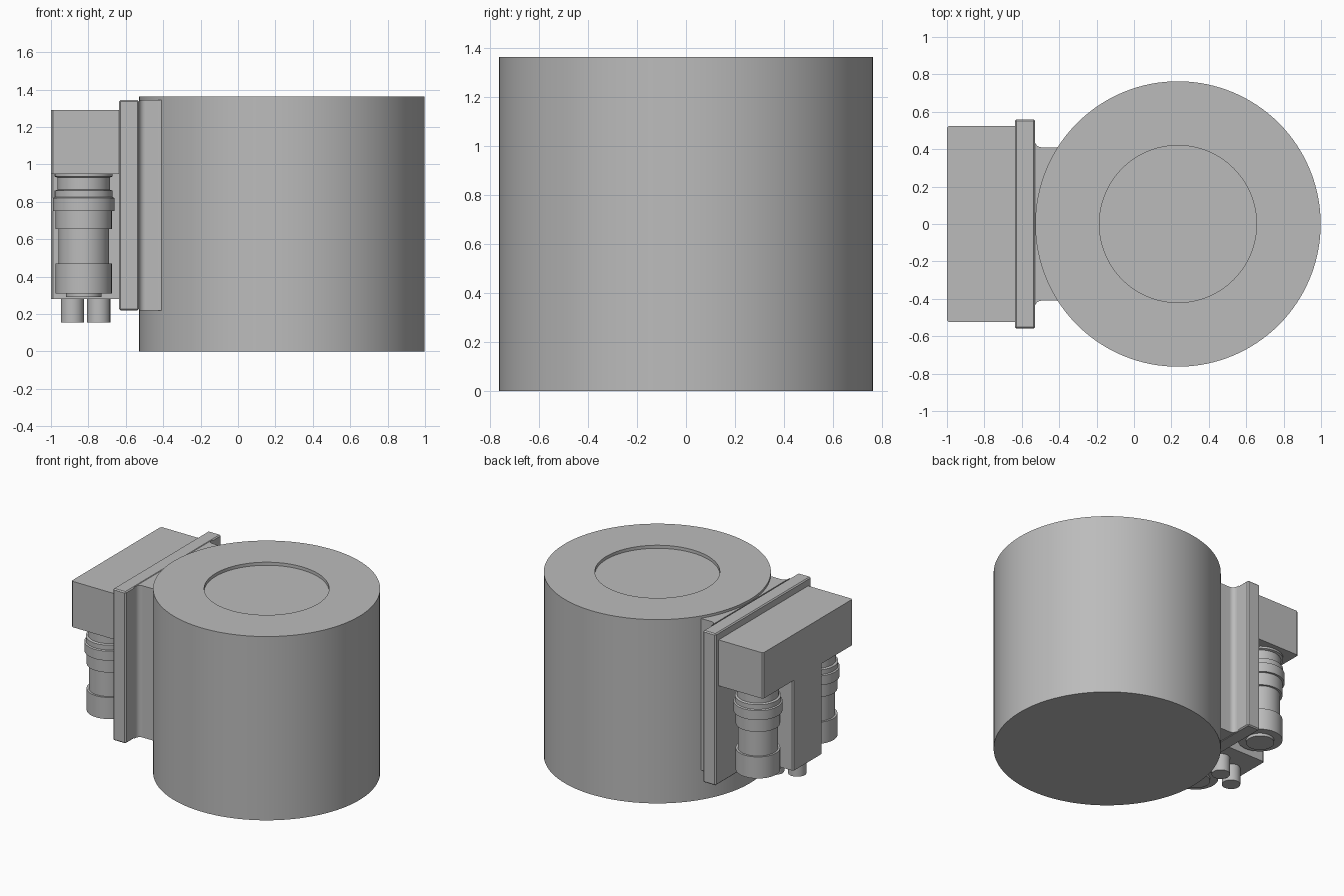
import bpy, bmesh, math

cube = bpy.data.objects.get("Cube")
if cube:
    bpy.data.objects.remove(cube, do_unlink=True)

GREY = (0.5, 0.5, 0.5, 1)
grey = bpy.data.materials.new("plain grey")
grey.use_nodes = True
grey.diffuse_color = GREY
grey.node_tree.nodes["Principled BSDF"].inputs["Base Color"].default_value = GREY


def finish(bm, name, smooth=False):
    bmesh.ops.recalc_face_normals(bm, faces=bm.faces)
    mesh = bpy.data.meshes.new(name)
    bm.to_mesh(mesh)
    bm.free()
    mesh.materials.append(grey)
    obj = bpy.data.objects.new(name, mesh)
    bpy.context.collection.objects.link(obj)
    if smooth:
        bpy.ops.object.select_all(action="DESELECT")
        bpy.context.view_layer.objects.active = obj
        obj.select_set(True)
        bpy.ops.object.shade_smooth_by_angle(angle=math.radians(30))
    return obj


def lathe(name, profile, x, y, sides=48):
    """Turn (radius, z) points about a vertical axis, capping both ends."""
    bm = bmesh.new()
    rings = [[bm.verts.new((x + r * math.cos(math.tau * i / sides),
                            y + r * math.sin(math.tau * i / sides), z))
              for i in range(sides)] for r, z in profile]
    for low, high in zip(rings, rings[1:]):
        for i in range(sides):
            j = (i + 1) % sides
            bm.faces.new((low[i], low[j], high[j], high[i]))
    bm.faces.new(rings[0])
    bm.faces.new(rings[-1])
    return finish(bm, name, True)


def extrude(name, outline, z0, z1, smooth=False):
    """Raise an (x, y) outline from z0 to z1."""
    bm = bmesh.new()
    face = bm.faces.new([bm.verts.new((x, y, z0)) for x, y in outline])
    new = bmesh.ops.extrude_face_region(bm, geom=[face])["geom"]
    for v in new:
        if isinstance(v, bmesh.types.BMVert):
            v.co.z = z1
    return finish(bm, name, smooth)


def mirrored(half):
    return half + [(x, -y) for x, y in reversed(half)]


# Main drum with a shallow round recess in the top
lathe("drum", [(0.763, 0), (0.763, 1.363), (0.42, 1.363), (0.42, 1.34)],
      0.235, 0, 128)

# Mounting plate and filleted neck joining it to the drum
fillet = [(-0.495 - 0.035 * math.sin(a), 0.445 - 0.035 * math.cos(a))
          for a in (math.pi / 2 * i / 6 for i in range(6, -1, -1))]
extrude("mounting_neck", mirrored([(-0.53, 0.46)] + fillet +
        [(-0.425, 0.41), (-0.30, 0.40)]), 0.22, 1.345, True)
plate = extrude("mounting_plate", mirrored([(-0.635, 0.56), (-0.53, 0.56)]),
                0.22, 1.345)
edge = plate.modifiers.new("small_chamfer", "BEVEL")
edge.width = 0.008
edge.segments = 1

# Terminal housing and its central column
for name, half_width, z0, z1 in (("terminal_housing", 0.525, 0.95, 1.29),
                                 ("central_column", 0.17, 0.28, 0.96)):
    extrude(name, mirrored([(-0.635, half_width), (-0.99, half_width),
                            (-1.0, half_width - 0.01)]), z0, z1)

# Stepped plug connectors hanging on both sides of the column
plug = [(0.095, 0.29), (0.095, 0.31), (0.15, 0.31), (0.15, 0.47),
        (0.135, 0.47), (0.135, 0.655), (0.15, 0.655), (0.15, 0.75),
        (0.165, 0.75), (0.165, 0.82), (0.155, 0.825), (0.155, 0.86),
        (0.14, 0.865), (0.14, 0.93), (0.155, 0.935), (0.155, 0.96)]
for side, y in (("left", 0.335), ("right", -0.335)):
    lathe("plug_connector_" + side, plug, -0.825, y)

# Short cable stubs under the column
for name, x, y in (("inner", -0.745, 0.02), ("outer", -0.885, -0.04)):
    lathe("cable_stub_" + name, [(0.062, 0.155), (0.062, 0.29)], x, y, 32)
